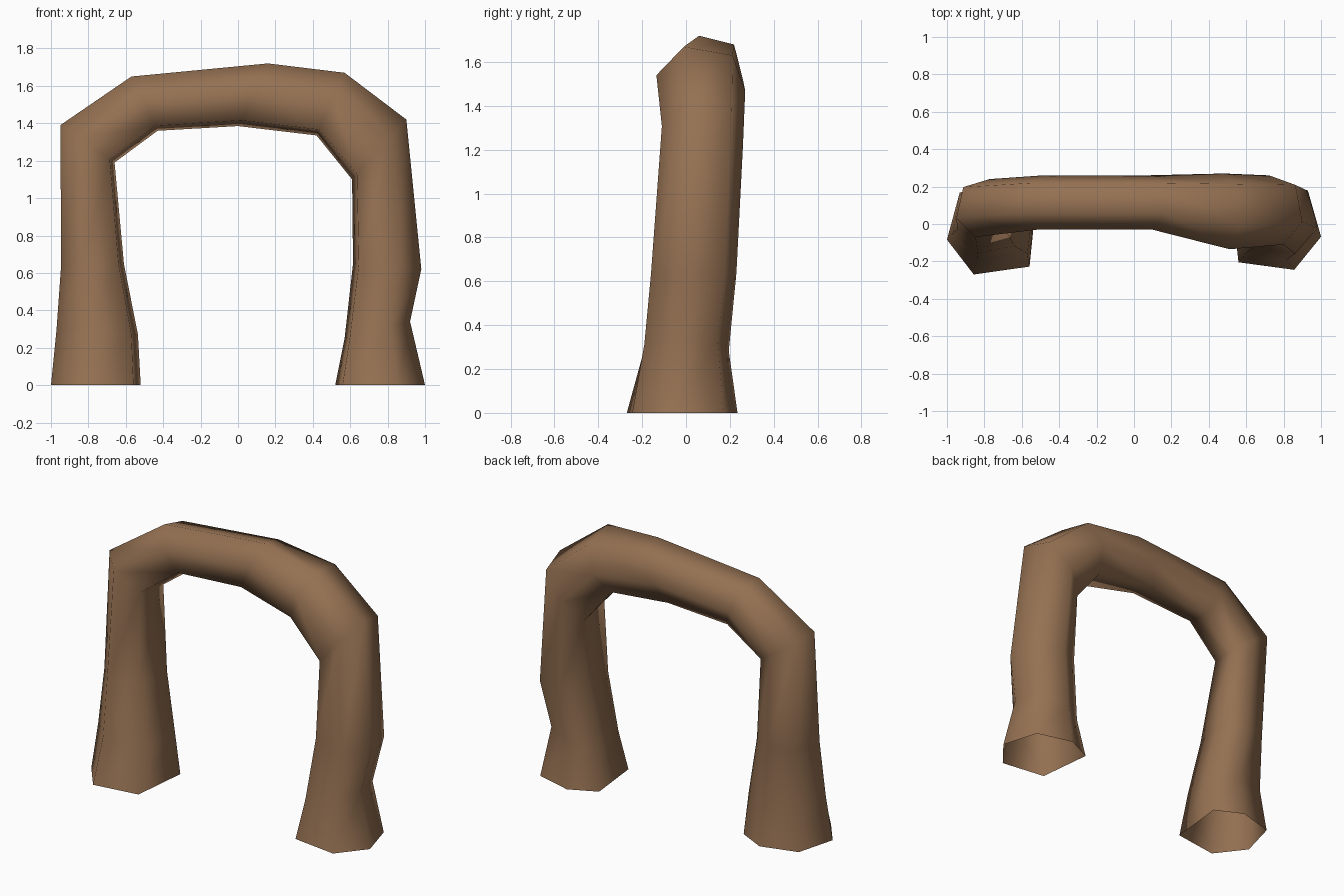
import bpy, bmesh, math

if "Cube" in bpy.data.objects:
    bpy.data.objects.remove(bpy.data.objects["Cube"])

# Each ring: outer x, outer z, inner x, inner z, front y, back y, blend (0 foot .. 1 crossbar)
RINGS = [
    (-1.00, 0.00, -0.52, 0.00, -0.27, 0.235, 0),
    (-0.97, 0.30, -0.535, 0.27, -0.19, 0.18, 0),
    (-0.945, 0.65, -0.61, 0.65, -0.155, 0.21, 0.3),
    (-0.95, 1.39, -0.66, 1.19, -0.07, 0.24, 0.6),
    (-0.57, 1.65, -0.43, 1.36, -0.03, 0.26, 1),
    (0.16, 1.72, 0.00, 1.385, -0.03, 0.26, 1),
    (0.57, 1.67, 0.42, 1.335, -0.135, 0.27, 1),
    (0.90, 1.42, 0.61, 1.10, -0.11, 0.26, 0.6),
    (0.98, 0.62, 0.615, 0.65, -0.16, 0.23, 0.3),
    (0.92, 0.34, 0.57, 0.25, -0.19, 0.195, 0),
    (1.00, 0.00, 0.52, 0.00, -0.245, 0.235, 0),
]
# Corner angles of the section: 0 = outward, negative = front
FOOT = [-14, -67, -130, 140, 102, 46]
BAR = [-22, -78, -135, 150, 100, 45]
SIDES = 6


def spread(values):
    """Scale positive and negative values so they reach exactly 1 and -1."""
    hi, lo = max(values), -min(values)
    return [v / hi if v > 0 else v / lo for v in values]


def ring_points(ox, oz, ix, iz, y0, y1, blend):
    """Uneven hexagonal section stretched to fill the given extents."""
    ang = [math.radians(f + (b - f) * blend) for f, b in zip(FOOT, BAR)]
    for c, s in zip(spread([math.cos(a) for a in ang]), spread([math.sin(a) for a in ang])):
        yield ((ox + ix) / 2 + c / 2 * (ox - ix),
               (y0 + y1) / 2 + s / 2 * (y1 - y0),
               (oz + iz) / 2 + c / 2 * (oz - iz))


# Arch: six-sided tube lofted through the rings, open at the feet
bm = bmesh.new()
rows = [[bm.verts.new(p) for p in ring_points(*r)] for r in RINGS]
for a, b in zip(rows, rows[1:]):
    for i in range(SIDES):
        j = (i + 1) % SIDES
        bm.faces.new((a[i], a[j], b[j], b[i])).smooth = True

# Make the faces point outwards (the foremost face should look to -y)
bm.normal_update()
front = min(bm.faces, key=lambda f: f.calc_center_median().y)
if front.normal.y > 0:
    bmesh.ops.reverse_faces(bm, faces=bm.faces[:])

mesh = bpy.data.meshes.new("arch")
bm.to_mesh(mesh)
bm.free()

brown = bpy.data.materials.new("brown stone")
brown.diffuse_color = (0.30, 0.165, 0.085, 1)
brown.use_nodes = True
brown.node_tree.nodes["Principled BSDF"].inputs["Base Color"].default_value = brown.diffuse_color
mesh.materials.append(brown)
arch = bpy.data.objects.new("arch", mesh)
bpy.context.collection.objects.link(arch)
